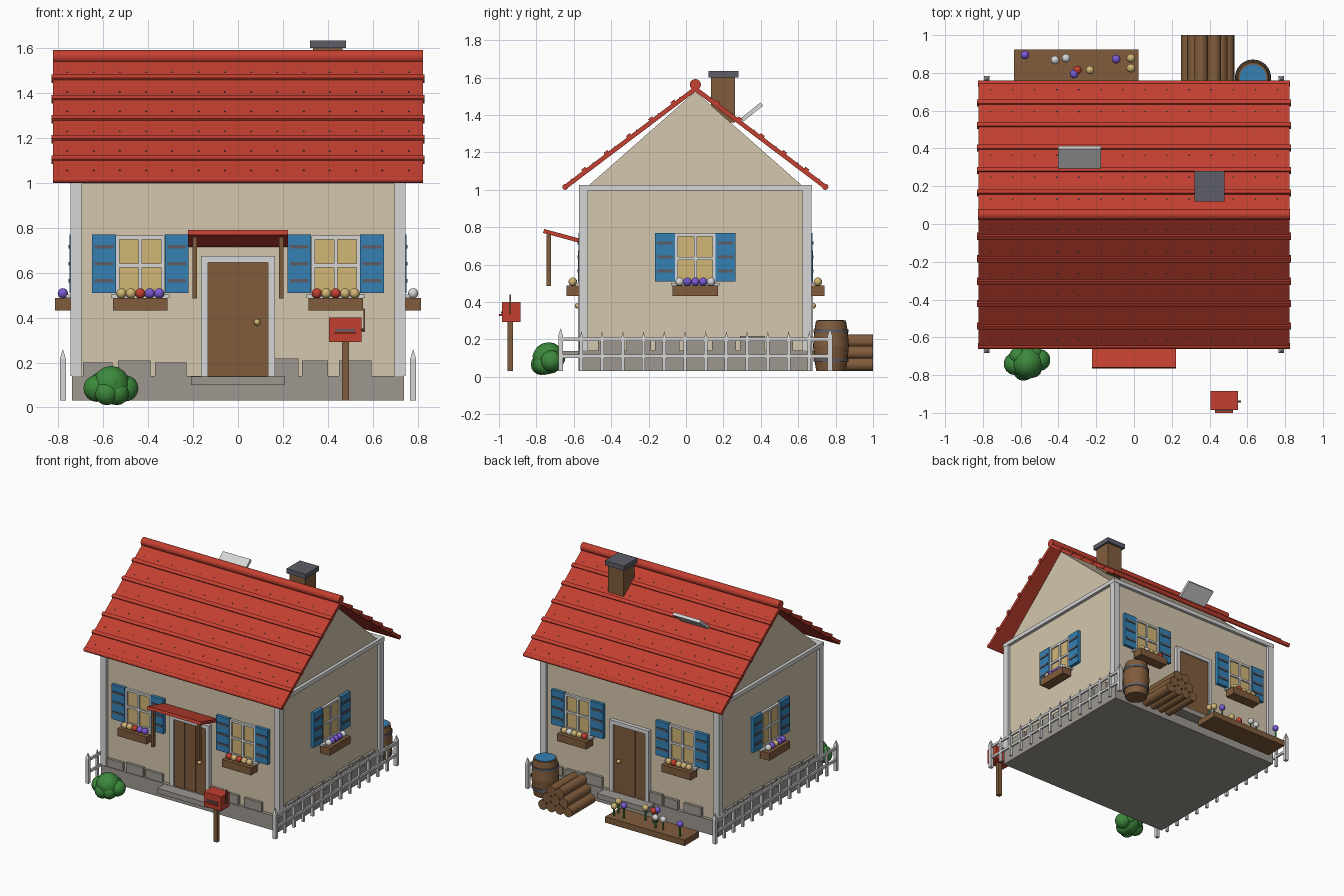
import bpy, bmesh, math, random
from mathutils import Matrix, Vector

if "Cube" in bpy.data.objects:
    bpy.data.objects.remove(bpy.data.objects["Cube"])

random.seed(4)
COLOURS = {
    "plaster": (.66, .57, .42), "trim_white": (.67, .67, .67), "roof_red": (.54, .05, .03),
    "shutter_blue": (.035, .22, .46), "wood_brown": (.22, .108, .045), "slate": (.11, .11, .14),
    "stone_grey": (.34, .31, .28), "leaf_green": (.045, .25, .045), "warm_yellow": (.64, .47, .18),
    "petal_purple": (.2, .1, .66)}
mats = {}
for n, c in COLOURS.items():
    mats[n] = bpy.data.materials.new(n)
    mats[n].diffuse_color = (*c, 1)
PETALS = {"R": "roof_red", "Y": "warm_yellow", "W": "trim_white", "P": "petal_purple"}

parts = {}                # (part name, colour) -> bmesh
frame = Matrix()          # current placement, used to repeat things on each wall


def part(name, mat):
    if (name, mat) not in parts:
        parts[name, mat] = bmesh.new()
    return parts[name, mat]


def box(name, mat, x0, x1, y0, y1, z0, z1, tilt=0):
    m = (Matrix.Translation(((x0 + x1) / 2, (y0 + y1) / 2, (z0 + z1) / 2)) @ Matrix.Rotation(tilt, 4, 'X')
         @ Matrix.Diagonal((x1 - x0, y1 - y0, z1 - z0, 1)))
    bmesh.ops.create_cube(part(name, mat), size=1, matrix=frame @ m)


def rod(name, mat, a, b, r, r2=None, sides=16, spin=0):
    a, b = Vector(a), Vector(b)
    m = (Matrix.Translation((a + b) / 2) @ (b - a).to_track_quat('Z', 'Y').to_matrix().to_4x4()
         @ Matrix.Rotation(spin, 4, 'Z'))
    bmesh.ops.create_cone(part(name, mat), cap_ends=True, segments=sides, radius1=r,
                          radius2=r if r2 is None else r2, depth=(b - a).length, matrix=frame @ m)


def ball(name, mat, p, r):
    bmesh.ops.create_uvsphere(part(name, mat), u_segments=14, v_segments=8, radius=r,
                              matrix=frame @ Matrix.Translation(p))


def flower(name, p, colour, stem):
    x, y, z = p
    rod(name + "_stems", "leaf_green", (x, y, z - stem), p, .006, sides=6)
    ball(name + "_petals", PETALS[colour], p, .023)


# Foundation, walls, corner posts, top beams
CY = .05
box("foundation", "stone_grey", -.74, .74, -.575, .675, .03, .14)
box("walls", "plaster", -.725, .725, -.55, .65, .14, 1.01)
for x in (-.722, .722):
    for y in (-.547, .647):
        box("corner_posts", "trim_white", x - .024, x + .024, y - .024, y + .024, .14, 1.0)
    box("top_beams", "trim_white", x - .026, x + .026, -.573, .673, .995, 1.025)
for y in (-.547, .647):
    box("top_beams", "trim_white", -.745, .745, y - .026, y + .026, .995, 1.025)

# Gable prism
bm = part("gables", "plaster")
tri = [[bm.verts.new((x, y, z)) for y, z in ((-.535, 1.01), (.635, 1.01), (CY, 1.525))] for x in (-.725, .725)]
bm.faces.new(tri[0]), bm.faces.new(tri[1])
for i in range(3):
    bm.faces.new((tri[0][i], tri[0][i - 1], tri[1][i - 1], tri[1][i]))
bmesh.ops.recalc_face_normals(bm, faces=bm.faces)

# Roof slopes with batten rows, nails, rounded eaves and ridge
SLOPE, RUN = .755, .695
ang = math.atan(SLOPE)
for s in (-1, 1):
    t = -s * ang
    L = RUN / math.cos(ang) / 2

    def slope_strip(name, mat, x0, x1, d, half, thick, lift):
        y = CY + s * (d + lift * math.sin(ang))
        z = 1.54 - SLOPE * d + lift * math.cos(ang)
        box(name, mat, x0, x1, y - half, y + half, z - thick / 2, z + thick / 2, t)

    slope_strip("roof_slopes", "roof_red", -.823, .823, RUN / 2, L, .024, 0)
    for i in range(5):
        slope_strip("roof_battens", "roof_red", -.83, .83, .11 + .119 * i, .013, .028, .008)
    for i in range(6):
        for j in range(14):
            x = -.76 + 1.52 * j / 13
            slope_strip("roof_nails", "slate", x - .003, x + .003, .075 + .116 * i, .003, .006, .013)
    ey, ez = CY + s * RUN, 1.54 - SLOPE * RUN
    rod("roof_eaves", "roof_red", (-.825, ey, ez), (.825, ey, ez), .016)
rod("roof_ridge", "roof_red", (-.825, CY, 1.562), (.825, CY, 1.562), .03)

# Chimney and raised roof hatch
box("chimney", "wood_brown", .335, .465, .135, .262, 1.36, 1.6)
box("chimney_cap", "slate", .32, .48, .12, .28, 1.6, 1.635)
box("roof_hatch", "trim_white", -.403, -.175, .285, .42, 1.405, 1.427, math.radians(39))


# Wall features: local x runs along the wall, local -y points out
def window(c, w, colours):
    box("window_panes", "warm_yellow", c - .1, c + .1, w - .008, w + .01, .51, .76)
    for x in (-.1, 0, .1):
        box("window_frames", "trim_white", c + x - .008, c + x + .008, w - .018, w, .505, .765)
    for z in (.508, .632, .757):
        box("window_frames", "trim_white", c - .107, c + .107, w - .018, w, z - .008, z + .008)
    box("window_sills", "trim_white", c - .13, c + .13, w - .04, w, .488, .502)
    for s in (-1, 1):
        x = c + s * .162
        box("shutters", "shutter_blue", x - .053, x + .053, w - .025, w, .51, .77)
        for z in (.565, .64, .715):
            box("shutter_slats", "slate", x - .042, x + .042, w - .031, w - .02, z - .008, z + .008)
    box("flower_boxes", "wood_brown", c - .122, c + .122, w - .09, w - .012, .432, .488)
    for i, k in enumerate(colours):
        flower("window_flowers", (c - .084 + .042 * i, w - .055, .508), k, .04)


def door(w, knob):
    for x in (-.089, 0, .089):
        box("door_planks", "wood_brown", x - .043, x + .043, w - .018, w, .14, .645)
    box("door_back", "wood_brown", -.133, .133, w - .012, w, .14, .645)
    for x in (-.149, .149):
        box("door_frame", "trim_white", x - .015, x + .015, w - .028, w, .14, .675)
    box("door_frame", "trim_white", -.164, .164, w - .028, w, .645, .675)
    ball("door_knob", "warm_yellow", (knob, w - .03, .38), .015)
    box("door_step", "stone_grey", -.21, .21, w - .11, w, .1, .138)


def stones(spans, w):
    for a, b in spans:
        box("base_stones", "stone_grey", a, b, w - .02, w, .14, random.choice((.2, .208, .217)))


DOOR_STONES = [(-.69, -.56), (-.535, -.39), (-.37, -.23), (.165, .27), (.285, .4), (.45, .595)]
SIDE_STONES = [(-.52 + .152 * i, -.39 + .152 * i) for i in range(7)]
WALLS = [(0, -.6, [(-.435, "YYRPP"), (.435, "RYRYY")]), (1, -.725, [(0, "WPPPW")]),
         (2, -.6, [(-.435, "YWYYR"), (.435, "YRYYY")]), (3, -.725, [(0, "WPYPP")])]
for k, w, windows in WALLS:
    frame = Matrix.Translation((0, CY, 0)) @ Matrix.Rotation(k * math.pi / 2, 4, 'Z')
    for c, colours in windows:
        window(c, w, colours)
    if k % 2 == 0:
        door(w, .085 if k == 0 else -.085)
    stones(SIDE_STONES if k % 2 else DOOR_STONES, w)
frame = Matrix()

# Door canopy with hanging posts
box("canopy", "roof_red", -.223, .223, -.765, -.56, .742, .764, -math.atan(.27))
for x in (-.192, .192):
    box("canopy_posts", "wood_brown", x - .01, x + .01, -.745, -.722, .485, .76)

# Picket fences along both sides
for x in (-.78, .78):
    for i in range(14):
        y = -.67 + 1.44 * i / 13
        end = i in (0, 13)
        h, r = (.215, .013) if end else (.2, .009)
        box("fence_pickets", "trim_white", x - r, x + r, y - r, y + r, .03, h)
        rod("fence_tips", "trim_white", (x, y, h), (x, y, h + .045), r * 1.5, 0, 4, math.pi / 4)
    for z in (.11, .2):
        box("fence_rails", "trim_white", x - .007, x + .007, -.67, .77, z - .009, z + .009)

# Mailbox
box("mailbox_post", "wood_brown", .463, .495, -.955, -.925, .03, .3)
box("mailbox", "roof_red", .405, .55, -.985, -.885, .292, .4)
box("mailbox_slot", "slate", .432, .522, -.99, -.98, .338, .35)
box("mailbox_lip", "roof_red", .43, .525, -1.0, -.98, .326, .336)
box("mailbox_flag", "wood_brown", .558, .566, -.945, -.935, .335, .44)
rod("mailbox_flag", "wood_brown", (.545, -.94, .345), (.565, -.94, .345), .006, sides=8)

# Bush
for x, y, z, r in ((-.565, -.735, .1, .085), (-.63, -.74, .085, .06), (-.5, -.72, .085, .058),
                   (-.585, -.775, .065, .055), (-.54, -.76, .065, .055), (-.53, -.69, .1, .045),
                   (-.61, -.7, .11, .05), (-.56, -.78, .11, .04)):
    ball("bush", "leaf_green", (x, y, z), r)

# Water barrel with bulging sides and hoops
BX, BY = .63, .775
prof = [(.03, .078), (.09, .089), (.165, .096), (.24, .09), (.3, .08)]
for (z0, r0), (z1, r1) in zip(prof, prof[1:]):
    rod("barrel", "wood_brown", (BX, BY, z0), (BX, BY, z1), r0, r1, 24)
for z in (.09, .245):
    rod("barrel_hoops", "slate", (BX, BY, z - .009), (BX, BY, z + .009), .094, sides=24)
rod("barrel_water", "shutter_blue", (BX, BY, .295), (BX, BY, .304), .07, sides=24)

# Log pile
for row in range(3):
    for i in range(4 - row):
        x = .285 + .07 * i + .035 * row
        rod("logs", "wood_brown", (x, .72, .066 + .062 * row), (x, 1.0, .066 + .062 * row), .036)

# Flower bed
box("flower_bed", "wood_brown", -.635, .025, .75, .925, .03, .075)
for x, y, k in ((-.577, .895, "P"), (-.418, .868, "W"), (-.36, .878, "W"), (-.3, .815, "R"), (-.317, .794, "P"),
                (-.233, .815, "Y"), (-.095, .873, "P"), (-.016, .878, "Y"), (-.016, .825, "Y")):
    h = random.uniform(.07, .1)
    flower("bed_flowers", (x, y, .075 + h), k, h)

# Turn every collected part into an object
for (name, mat), bm in parts.items():
    me = bpy.data.meshes.new(name)
    bm.to_mesh(me)
    bm.free()
    me.materials.append(mats[mat])
    ob = bpy.data.objects.new(name, me)
    bpy.context.collection.objects.link(ob)
    ob.select_set(True)
    bpy.context.view_layer.objects.active = ob
bpy.ops.object.shade_smooth_by_angle(angle=math.radians(35))

for m in bpy.data.materials:
    if m.users and not m.is_grease_pencil:
        m.use_nodes = True
        m.node_tree.nodes["Principled BSDF"].inputs["Base Color"].default_value = m.diffuse_color
